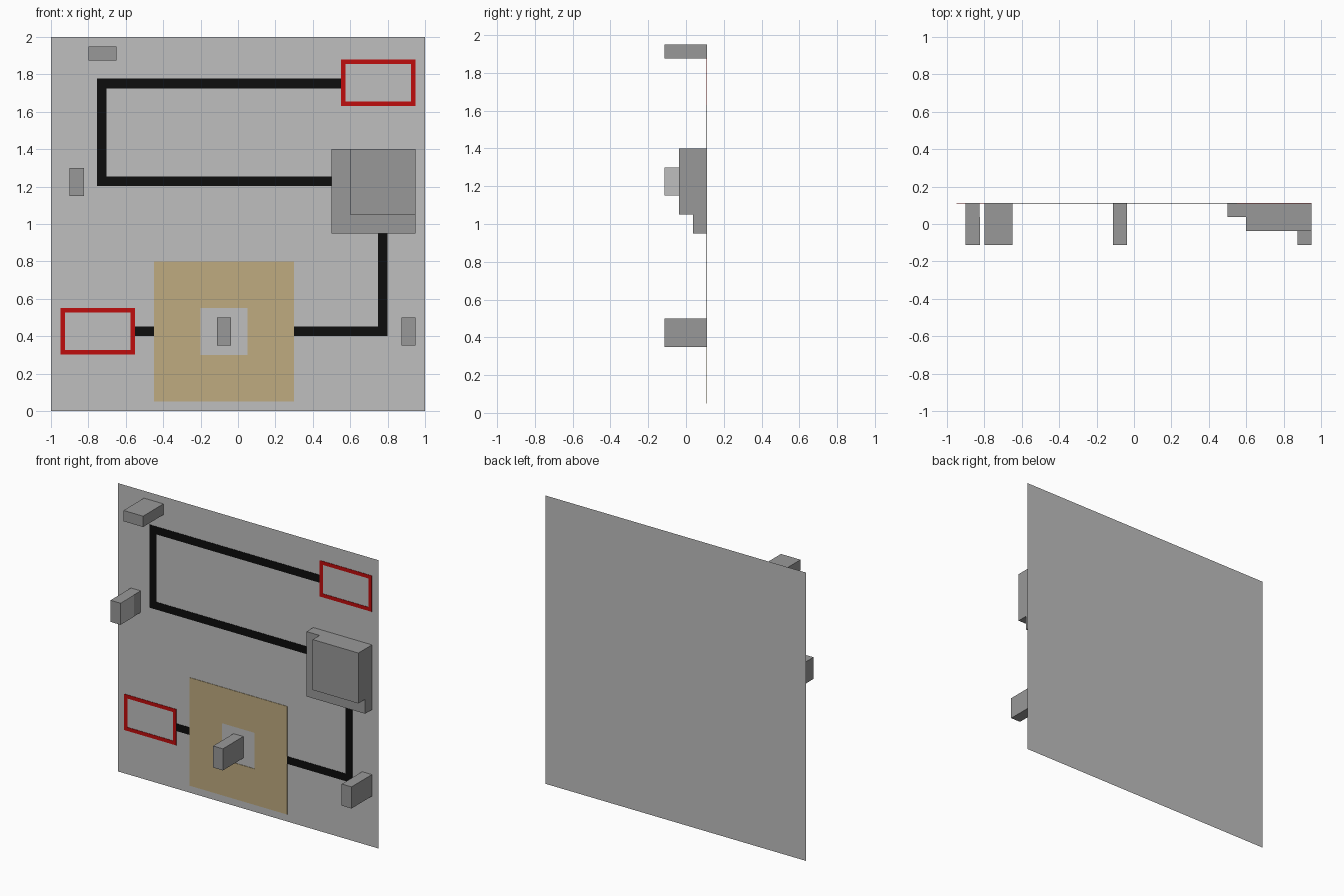
import bpy
import bmesh

cube = bpy.data.objects.get("Cube")
if cube:
    bpy.data.objects.remove(cube, do_unlink=True)


def material(name, srgb):
    lin = [c / 12.92 if c <= 0.04045 else ((c + 0.055) / 1.055) ** 2.4 for c in srgb]
    m = bpy.data.materials.new(name)
    m.use_nodes = True
    m.diffuse_color = (*lin, 1)
    m.node_tree.nodes["Principled BSDF"].inputs["Base Color"].default_value = (*lin, 1)
    return m


LIGHT = material("light_grey", (0.75, 0.75, 0.75))
GREY = material("mid_grey", (0.6, 0.6, 0.6))
BLACK = material("black", (0.05, 0.05, 0.05))
RED = material("red", (0.75, 0.05, 0.05))
TAN = material("tan", (0.75, 0.67, 0.5))

BACK = 0.1125      # plane of the board
FRONT = -0.1125    # front ends of the pegs
PAINT = 0.004      # thickness of painted plates


def finish(name, bm, mat):
    me = bpy.data.meshes.new(name)
    bm.to_mesh(me)
    bm.free()
    me.materials.append(mat)
    ob = bpy.data.objects.new(name, me)
    bpy.context.collection.objects.link(ob)
    return ob


def add_box(bm, x, y, z):
    """Add a box spanning the given (low, high) ranges."""
    verts = bmesh.ops.create_cube(bm, size=1)["verts"]
    for v in verts:
        v.co = [lo + (c + 0.5) * (hi - lo) for c, (lo, hi) in zip(v.co, (x, y, z))]


def box(name, x, y, z, mat):
    bm = bmesh.new()
    add_box(bm, x, y, z)
    return finish(name, bm, mat)


def painted(name, rects, mat):
    """Thin plates on the board; each rect is (x0, x1, z0, z1)."""
    bm = bmesh.new()
    for x0, x1, z0, z1 in rects:
        add_box(bm, (x0, x1), (BACK - PAINT, BACK - 0.001), (z0, z1))
    return finish(name, bm, mat)


def frame(name, outer, inner, mat):
    """Rectangular ring made of four strips."""
    a, b, c, d = outer
    e, f, g, h = inner
    return painted(name, [(a, b, h, d), (a, b, c, g), (a, e, g, h), (f, b, g, h)], mat)


# Board: a single upright sheet
bm = bmesh.new()
bm.faces.new([bm.verts.new((x, BACK, z)) for x, z in ((-1, 0), (1, 0), (1, 2), (-1, 2))])
finish("board", bm, LIGHT)

# Black track, passing behind the large block and stopping at the tan frame
painted("track", [
    (-0.755, 0.55, 1.725, 1.778),
    (-0.755, -0.703, 1.255, 1.725),
    (-0.755, 0.80, 1.203, 1.255),
    (0.748, 0.80, 0.453, 1.203),
    (0.30, 0.80, 0.402, 0.453),
    (-0.55, -0.45, 0.402, 0.453),
], BLACK)

# Red end frames
T = 0.025
for name, (x0, x1, z0, z1) in (("upper_red_frame", (0.55, 0.95, 1.63, 1.88)),
                               ("lower_red_frame", (-0.95, -0.55, 0.302, 0.552))):
    frame(name, (x0, x1, z0, z1), (x0 + T, x1 - T, z0 + T, z1 - T), RED)

# Tan square with a square opening
frame("tan_square", (-0.45, 0.30, 0.05, 0.80), (-0.20, 0.05, 0.30, 0.55), TAN)

# Pegs sticking out of the board
END = BACK - 0.001
pegs = {
    "top_peg": ((-0.80, -0.65), (1.875, 1.95)),
    "side_peg": ((-0.90, -0.825), (1.15, 1.30)),
    "centre_peg": ((-0.1125, -0.0375), (0.35, 0.50)),
    "corner_peg": ((0.875, 0.95), (0.35, 0.50)),
}
for name, (x, z) in pegs.items():
    box(name, x, (FRONT, END), z, GREY)

# Light panel on the inner side of the side peg
box("side_peg_panel", (-0.826, -0.823), (FRONT, 0.0375), (1.15, 1.30), LIGHT)

# Two-step block
box("block_base", (0.50, 0.95), (0.0375, END), (0.95, 1.40), GREY)
box("block_front", (0.60, 0.95), (-0.0375, 0.0375), (1.05, 1.40), GREY)
